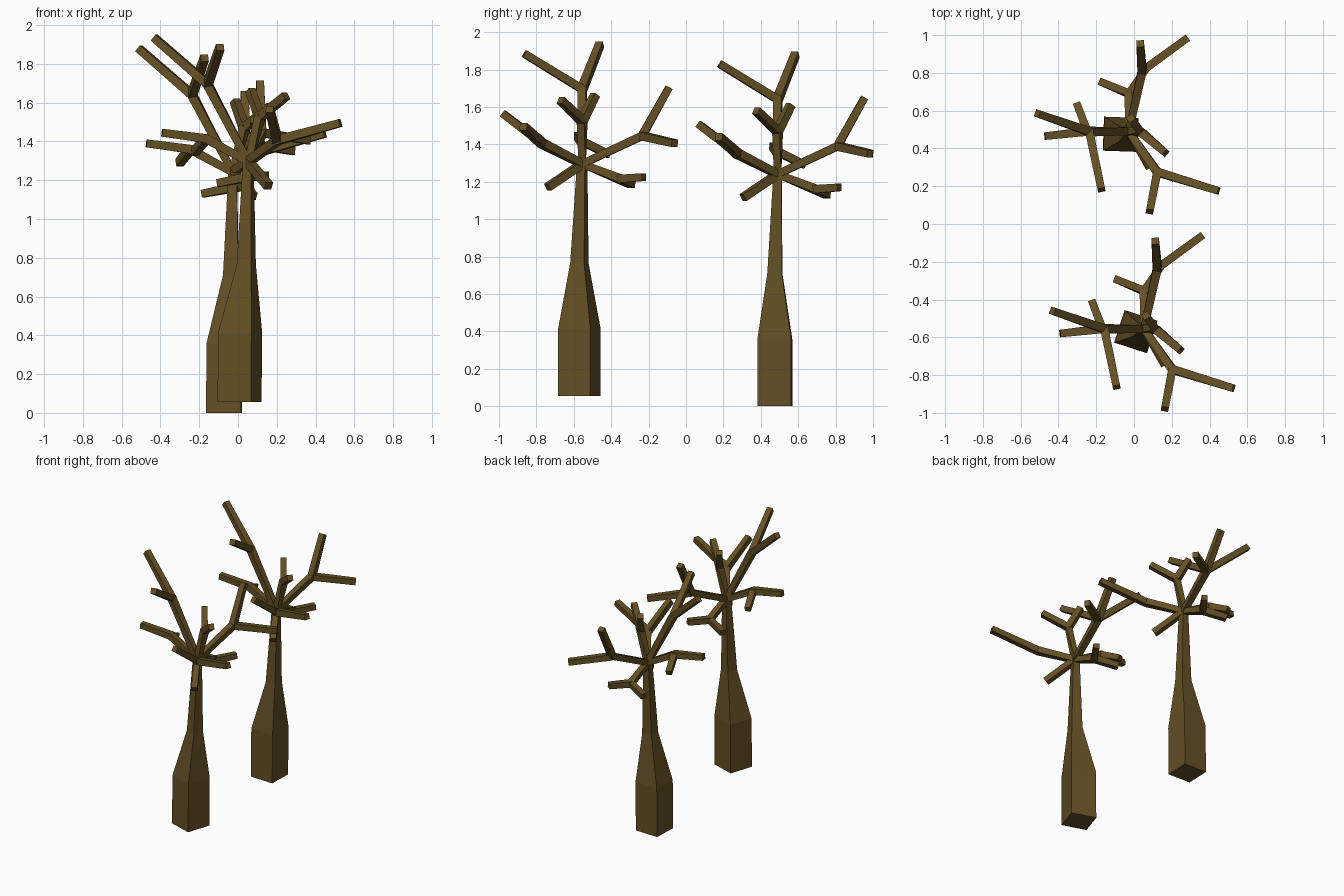
import bpy
import bmesh
from math import radians
from mathutils import Vector, Matrix

cube = bpy.data.objects.get("Cube")
if cube:
    bpy.data.objects.remove(cube, do_unlink=True)

bark = bpy.data.materials.new("dark_brown_bark")
bark.use_nodes = True
colour = (0.125, 0.08, 0.018, 1)
bark.diffuse_color = colour
bark.node_tree.nodes["Principled BSDF"].inputs["Base Color"].default_value = colour


def finish(bm, name, place):
    bmesh.ops.recalc_face_normals(bm, faces=bm.faces)
    mesh = bpy.data.meshes.new(name)
    bm.to_mesh(mesh)
    bm.free()
    mesh.materials.append(bark)
    obj = bpy.data.objects.new(name, mesh)
    obj.location = place
    bpy.context.collection.objects.link(obj)


def skin_rings(bm, rings):
    """Join four-sided rings into a closed tube."""
    rings = [[bm.verts.new(p) for p in ring] for ring in rings]
    for a, b in zip(rings, rings[1:]):
        for i in range(4):
            j = (i + 1) % 4
            bm.faces.new((a[i], a[j], b[j], b[i]))
    bm.faces.new(rings[0][::-1])
    bm.faces.new(rings[-1])


CORNERS = [(-.5, -.5), (.5, -.5), (.5, .5), (-.5, .5)]


def tube(bm, points, widths):
    """Square tube along a path, mitred at the bends."""
    points = [Vector(p) for p in points]
    dirs = [(b - a).normalized() for a, b in zip(points, points[1:])]
    rings = []
    for i, p in enumerate(points):
        d = (dirs[max(i - 1, 0)] + dirs[min(i, len(dirs) - 1)]).normalized()
        side = d.cross(Vector((0, 0, 1))).normalized()
        up = side.cross(d)
        rings.append([p + (side * u + up * v) * widths[i] for u, v in CORNERS])
    skin_rings(bm, rings)


# Limbs measured from the crown: fork point, then the tips
LIMBS = {
    "back_limb": [(.07, .32, .15), (.06, .465, .41), (.31, .495, .11)],
    "low_back_limb": [(0, .20, -.08), (-.155, .265, -.11), (.09, .33, -.07)],
    "front_limb": [(.15, -.215, .11), (.475, -.315, .20), (.11, -.425, .27)],
    "tall_limb": [(-.21, 0, .40), (-.485, .095, .64), (-.145, -.31, .59)],
    "side_limb": [(-.22, 0, .12), (-.445, -.025, .15), (-.275, .145, .05)],
    "upright_limb": [(.06, 0, .23), (.195, -.115, .34), (.01, .07, .37)],
    "low_front_spur": [(.105, -.185, -.125)],
}

# Trunk sections: height below the crown, centre, width
TRUNK = [(-1.24, (-.045, -.015), .18), (-.88, (-.042, -.015), .18),
         (-.53, (-.01, -.015), .078), (0.01, (0, 0), .044)]


def tree(label, crown, turn):
    spin = Matrix.Rotation(radians(turn), 3, 'Z')
    bm = bmesh.new()
    skin_rings(bm, [[Vector((c[0], c[1], z)) + spin @ Vector((u * w, v * w, 0))
                     for u, v in CORNERS] for z, c, w in TRUNK])
    finish(bm, label + "_trunk", crown)
    for name, (fork, *tips) in LIMBS.items():
        bm = bmesh.new()
        if tips:
            tube(bm, [(0, 0, 0), fork, tips[0]], [.04, .046, .04])
            tube(bm, [fork, tips[1]], [.044, .04])
        else:
            tube(bm, [(0, 0, 0), fork], [.042, .042])
        finish(bm, label + "_" + name, crown)


tree("rear_tree", (-.027, .49, 1.24), -2)
tree("front_tree", (.053, -.555, 1.295), -18)
